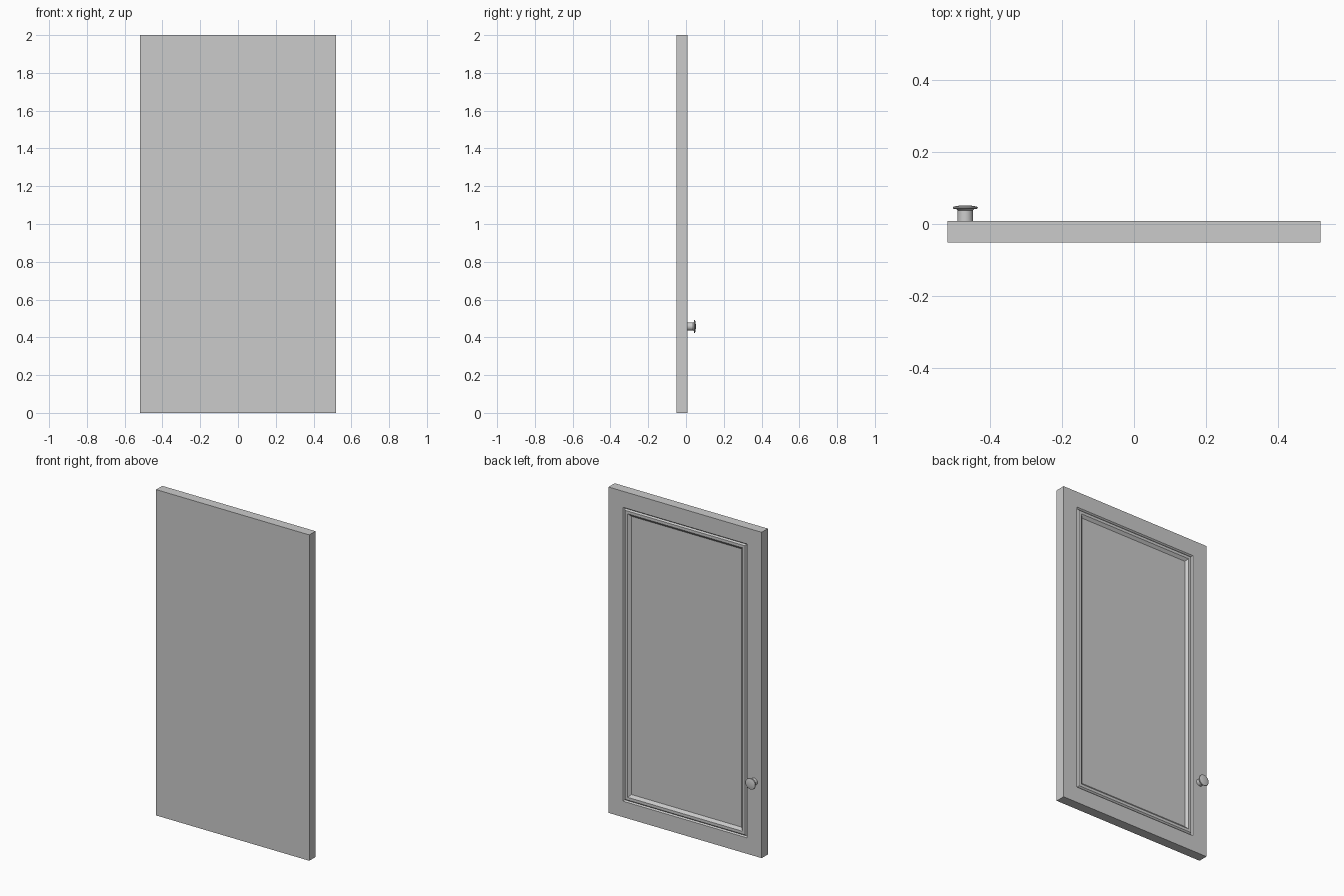
import bpy, bmesh, math
from mathutils import Vector

if "Cube" in bpy.data.objects:
    bpy.data.objects.remove(bpy.data.objects["Cube"])

W, H = 0.52, 2.0          # half width, height
FRONT, BACK = -0.051, 0.009


def make_object(name, bm):
    bmesh.ops.recalc_face_normals(bm, faces=bm.faces)
    me = bpy.data.meshes.new(name)
    bm.to_mesh(me)
    bm.free()
    ob = bpy.data.objects.new(name, me)
    bpy.context.collection.objects.link(ob)
    return ob


def rect_ring(bm, inset, y):
    x, z0, z1 = W - inset, inset, H - inset
    return [bm.verts.new(p) for p in
            ((-x, y, z0), (x, y, z0), (x, y, z1), (-x, y, z1))]


def bridge(bm, a, b):
    n = len(a)
    for i in range(n):
        j = (i + 1) % n
        bm.faces.new((a[i], a[j], b[j], b[i]))


# Door slab: nested rectangles give the frame, V groove and recessed panel
bm = bmesh.new()
profile = [(0, FRONT), (0, BACK),
           (0.098, BACK), (0.105, BACK - 0.008), (0.113, BACK),
           (0.130, BACK), (0.146, BACK - 0.014)]
rings = [rect_ring(bm, i, y) for i, y in profile]
for a, b in zip(rings, rings[1:]):
    bridge(bm, a, b)
bm.faces.new(rings[0])
bm.faces.new(rings[-1])
make_object("cabinet_door", bm)

# Knob: lathed neck and domed cap
bm = bmesh.new()
centre = Vector((-0.47, 0, 0.457))
SIDES = 32
knob = [(0.022, BACK - 0.002), (0.021, 0.038), (0.024, 0.041), (0.033, 0.042),
        (0.035, 0.045), (0.033, 0.048), (0.022, 0.0505), (0.010, 0.052)]
rings = [[bm.verts.new(centre + Vector((r * math.cos(t), y, r * math.sin(t))))
          for t in (2 * math.pi * k / SIDES for k in range(SIDES))]
         for r, y in knob]
for a, b in zip(rings, rings[1:]):
    bridge(bm, a, b)
bm.faces.new(rings[0])
bm.faces.new(rings[-1])
ob = make_object("knob", bm)
bpy.context.view_layer.objects.active = ob
ob.select_set(True)
bpy.ops.object.shade_smooth_by_angle(angle=math.radians(40))
